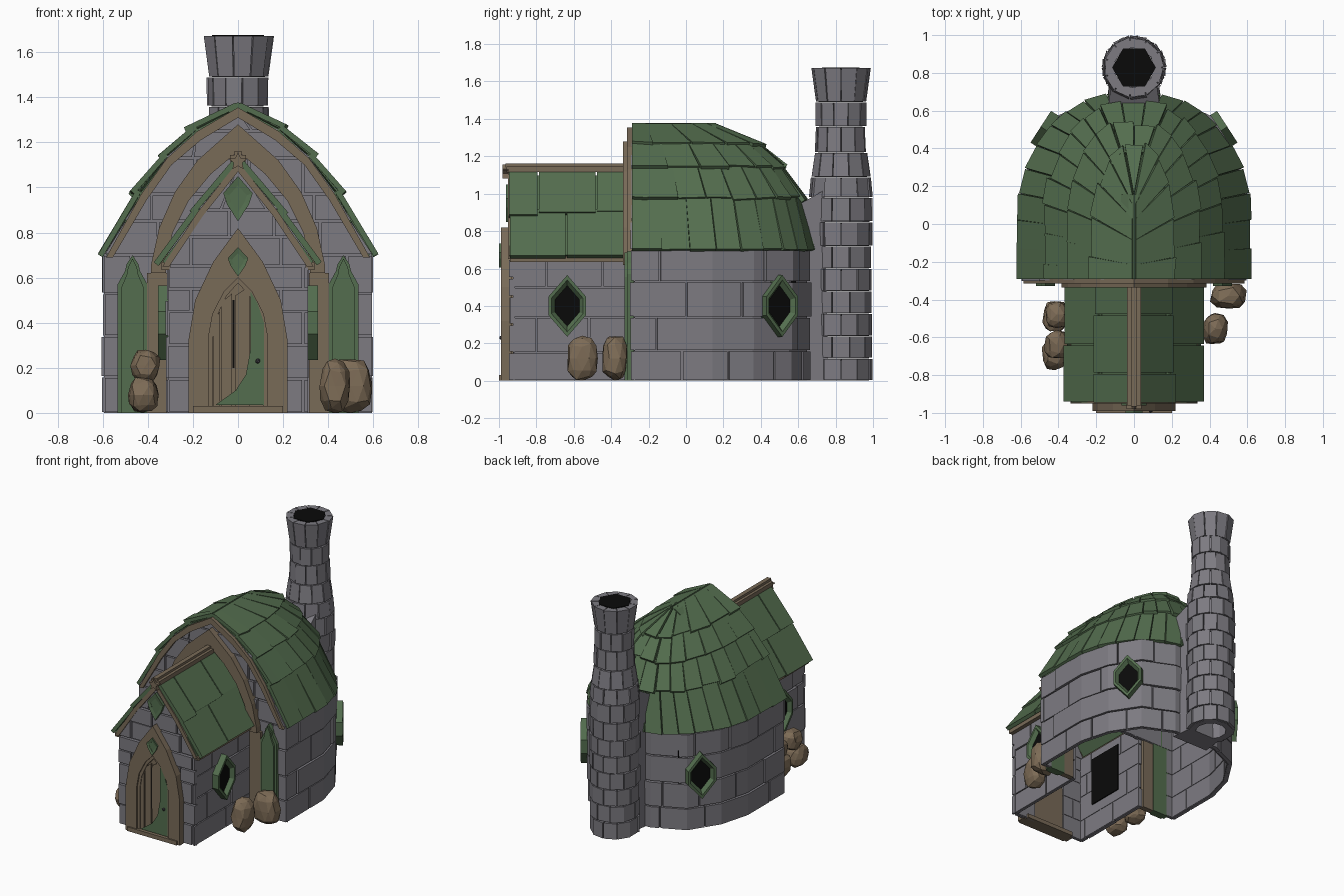
import bpy, bmesh, math, random
from mathutils import Vector, Matrix

if "Cube" in bpy.data.objects:
    bpy.data.objects.remove(bpy.data.objects["Cube"])
random.seed(4)
R = random.uniform

def material(name, rgb):
    m = bpy.data.materials.new(name)
    m.diffuse_color = (*rgb, 1)
    m.use_nodes = True
    m.node_tree.nodes["Principled BSDF"].inputs["Base Color"].default_value = m.diffuse_color
    return m

STONE = material("grey stone", (0.205, 0.198, 0.222))
GREEN = material("mossy green", (0.088, 0.155, 0.077))
WOOD = material("brown wood", (0.19, 0.145, 0.097))
ROCK = material("tan rock", (0.205, 0.148, 0.093))
IRON = material("dark iron", (0.06, 0.06, 0.07))
BLACK = material("black", (0.003, 0.003, 0.003))

def finish(name, bm, mat, matrix=None):
    if matrix:
        bm.transform(matrix)
    bmesh.ops.recalc_face_normals(bm, faces=bm.faces)
    me = bpy.data.meshes.new(name)
    bm.to_mesh(me)
    bm.free()
    me.materials.append(mat)
    ob = bpy.data.objects.new(name, me)
    bpy.context.collection.objects.link(ob)
    return ob

def hexa(bm, pts):
    v = [bm.verts.new(p) for p in pts]
    for f in ((3, 2, 1, 0), (4, 5, 6, 7), (0, 1, 5, 4), (1, 2, 6, 5), (2, 3, 7, 6), (3, 0, 4, 7)):
        bm.faces.new([v[i] for i in f])

def box(bm, x0, x1, y0, y1, z0, z1):
    hexa(bm, [(x, y, z) for z in (z0, z1) for x, y in ((x0, y0), (x1, y0), (x1, y1), (x0, y1))])

def prism(bm, pts, y0, y1):
    a, b = [[bm.verts.new((x, y, z)) for x, z in pts] for y in (y0, y1)]
    bm.faces.new(a)
    bm.faces.new(b[::-1])
    for i in range(len(a)):
        bm.faces.new((a[i - 1], a[i], b[i], b[i - 1]))

def band(bm, outer, inner, y0, y1, yi=None):
    """Mirrored strip between two (x, z) half outlines; yi sets the front depth of the inner edge."""
    yi = y0 if yi is None else yi
    for s in (1, -1):
        for i in range(len(outer) - 1):
            q = (outer[i], outer[i + 1], inner[i + 1], inner[i])
            hexa(bm, [(s * x, y, z) for ys in ((y0, y0, yi, yi), (y1,) * 4) for (x, z), y in zip(q, ys)])

def mirrored(half):
    return half + [(-x, z) for x, z in half[::-1] if x > 0.001]

def slab(bm, a, b, c, d, t):
    q = [Vector(p) for p in (a, b, c, d)]
    n = (q[2] - q[0]).cross(q[3] - q[1]).normalized()
    n *= t if n.z > 0 else -t
    hexa(bm, q + [p + n for p in q])

# ---- stone walls following a plan path ----
def lerp_path(path, s):
    i = min(int(s), len(path) - 2)
    return path[i].lerp(path[i + 1], s - i)

def offset_path(path, d):
    out = []
    for i, p in enumerate(path):
        e = [(path[j + 1] - path[j]).normalized() for j in (i - 1, i) if 0 <= j < len(path) - 1]
        ns = [Vector((t.y, -t.x)) for t in e]
        m = sum(ns, Vector((0, 0))).normalized()
        out.append(p + m * d / m.dot(ns[0]))
    return out

def wall(name, pts, rows, size):
    path = [Vector(p) for p in pts]
    bm, core = bmesh.new(), bmesh.new()
    def block(m, s0, s1, z0, z1, din, dout):
        i, o = offset_path(path, din), offset_path(path, dout)
        q = [lerp_path(o, s0), lerp_path(o, s1), lerp_path(i, s1), lerp_path(i, s0)]
        hexa(m, [(p.x, p.y, z) for z in (z0, z1) for p in q])
    for k, (z0, z1) in enumerate(zip(rows, rows[1:])):
        n, cuts, run = len(path) - 1, {}, -size * (0.5 if k % 2 else 0)
        for i in range(n):
            L = (path[i + 1] - path[i]).length
            cuts.setdefault(float(i), 0)
            while run < L - 0.05:
                if run > 0.05:
                    cuts[i + run / L] = 0.005 / L
                run += size * R(0.9, 1.15)
            run -= L
        cuts[n - 1e-6] = 0
        ks, out = sorted(cuts), R(0, 0.01)
        for a, b in zip(ks, ks[1:]):
            if cuts[a]:
                out = R(0.002, 0.016)
            block(bm, a + cuts[a], b - cuts[b], z0 + 0.004, z1 - 0.004, -0.022, out)
    for i in range(len(path) - 1):
        block(core, i, i + 1 - 1e-6, rows[0], rows[-1], -0.018, -0.012)
    finish(name + "_stones", bm, STONE)
    finish(name + "_core", core, STONE)

def gable(name, prof, rows, y, size, hole=0, hole_top=0):
    """Flat stone front, clipped to the half-width profile (w, z)."""
    def w(z):
        for (wa, za), (wb, zb) in zip(prof, prof[1:]):
            if z <= zb:
                return wa + (wb - wa) * (z - za) / (zb - za)
        return 0
    bm, core = bmesh.new(), bmesh.new()
    for k, (z0, z1) in enumerate(zip(rows, rows[1:])):
        x, g = -w(z0) - (size / 2 if k % 2 else 0), 0.005
        while x < w(z0):
            xa, xb, x = x + g, x + size - g, x + size
            for lo, hi in (((xa, min(xb, -hole)), (max(xa, hole), xb)) if z1 <= hole_top else ((xa, xb),)):
                if hi - lo < 0.02:
                    continue
                c = [max(-w(z), min(w(z), v)) for v, z in ((lo, z0), (hi, z0), (hi, z1), (lo, z1))]
                if c[1] - c[0] > 0.01:
                    zz = (z0 + g, z0 + g, z1 - g, z1 - g)
                    yo = y - R(0, 0.012)
                    hexa(bm, [(a, yy, z) for yy in (yo, y + 0.022) for a, z in zip(c, zz)])
    half = [(hole, hole_top), (hole, 0)] + prof
    prism(core, half + [(-a, z) for a, z in half[::-1] if a > 0.001], y + 0.012, y + 0.018)
    finish(name + "_stones", bm, STONE)
    finish(name + "_core", core, STONE)

half = [(0.59, -0.28), (0.59, 0.14), (0.53, 0.36), (0.40, 0.56), (0.18, 0.66)]
wall("house_wall", half + [(-x, y) for x, y in half[::-1]], [0, 0.16, 0.34, 0.53, 0.70], 0.27)
gable("house_front", [(0.595, 0), (0.595, 0.7), (0.43, 0.97), (0.32, 1.13), (0.18, 1.25), (0, 1.34)],
      [0, 0.16, 0.34, 0.53, 0.7, 0.85, 0.97, 1.13, 1.25, 1.34], -0.29, 0.24, 0.52, 0.53)
for s in (1, -1):
    p = [(0.305 * s, -0.925), (0.305 * s, -0.29)]
    wall("porch_side", p if s > 0 else p[::-1], [0, 0.15, 0.34, 0.5, 0.65], 0.3)
gable("porch_front", [(0.31, 0), (0.31, 0.65), (0.175, 0.9), (0, 1.1)],
      [0, 0.15, 0.3, 0.45, 0.55, 0.65, 0.78, 0.9, 1.1], -0.935, 0.2, 0.13, 0.45)

# ---- domed shingle roof ----
eave = [(0.59, -0.29), (0.59, -0.06), (0.59, 0.14), (0.545, 0.32), (0.44, 0.48), (0.33, 0.58), (0.2, 0.655), (0, 0.665)]
eave = [Vector(p) for p in eave + [(-x, y) for x, y in eave[-2::-1]]]
levels = [(0.70, 0.585, 0.665), (0.98, 0.43, 0.60), (1.14, 0.31, 0.50), (1.26, 0.18, 0.37), (1.355, 0.0, 0.15)]
def roof_pt(k, s):
    z, w, back = levels[k]
    p = lerp_path(eave, s)
    return Vector((p.x * w / 0.59, -0.29 + (p.y + 0.29) * (back + 0.29) / 0.955, z))
bm, base = bmesh.new(), bmesh.new()
N = len(eave) - 1
for k in range(4):
    step = (0.7, 0.78, 1.0, 1.4)[k]
    cuts = [0.0] + [i * step + (step / 2 if k % 2 else 0) for i in range(0 if k % 2 else 1, 30)]
    cuts = [c for c in cuts if c < N - 0.2] + [N - 1e-6]
    for a, b in zip(cuts, cuts[1:]):
        lo = [roof_pt(k, s) for s in (a, b)]
        hi = [roof_pt(k + 1, s) for s in (a, b)]
        drop = R(0.0, 0.12)
        c = (lo[0] + lo[1]) / 2
        out = Vector((c.x, max(c.y, 0) * 0.9, 0)).normalized() * R(0.006, 0.024) * (0.6 if k == 0 else 1)
        lo = [l + (l - h) * (drop + R(0, 0.07)) * (0.2 if k == 0 else 1) + out for l, h in zip(lo, hi)]
        slab(bm, lo[0], lo[1], hi[1], hi[0], 0.024)
    for i in range(N):
        slab(base, roof_pt(k, i), roof_pt(k, i + 1 - 1e-6), roof_pt(k + 1, i + 1 - 1e-6), roof_pt(k + 1, i), -0.015)
prism(bm, [(0.07, 1.335), (0, 1.378), (-0.07, 1.335)], -0.29, 0.16)
finish("house_roof_shingles", bm, GREEN)
finish("house_roof_base", base, GREEN)

# ---- porch roof, ridge and eave beams ----
bm, wood = bmesh.new(), bmesh.new()
for s in (1, -1):
    for lo, hi, ys in (((0.345, 0.66), (0.17, 0.90), (-0.945, -0.64, -0.28)),
                       ((0.19, 0.885), (0.0, 1.11), (-0.95, -0.79, -0.48, -0.28))):
        for a, b in zip(ys, ys[1:]):
            e = R(-0.008, 0.014)
            slab(bm, (s * (lo[0] + e), a + 0.004, lo[1] - e), (s * (lo[0] + e), b - 0.004, lo[1] - e),
                 (s * hi[0], b - 0.004, hi[1]), (s * hi[0], a + 0.004, hi[1]), 0.026)
    slab(bm, (s * 0.325, -0.945, 0.665), (s * 0.325, -0.28, 0.665), (0, -0.28, 1.09), (0, -0.945, 1.09), 0.012)
    x = sorted((s * 0.30, s * 0.34))
    box(wood, x[0], x[1], -0.94, -0.31, 0.635, 0.668)
finish("porch_roof_shingles", bm, GREEN)
box(wood, -0.036, 0.036, -0.96, -0.33, 1.115, 1.145)
box(wood, -0.016, 0.016, -0.965, -0.33, 1.14, 1.162)
finish("porch_beams", wood, WOOD)

# ---- wooden trims on the gables ----
bm = bmesh.new()
band(bm, [(0.335, 0.65), (0.18, 0.89), (0, 1.115)], [(0.305, 0.65), (0.155, 0.875), (0, 1.07)], -0.951, -0.92)
band(bm, [(0.585, 0.69), (0.43, 0.97), (0.315, 1.13), (0.18, 1.25), (0, 1.355)],
     [(0.555, 0.69), (0.405, 0.945), (0.295, 1.10), (0.165, 1.21), (0, 1.31)], -0.315, -0.275)
band(bm, [(0.385, 0.62), (0.385, 0.66), (0.35, 0.82), (0.28, 0.98), (0.18, 1.12), (0, 1.28)],
     [(0.32, 0.62), (0.32, 0.66), (0.29, 0.80), (0.22, 0.94), (0.12, 1.06), (0, 1.16)], -0.337, -0.28)
band(bm, [(0.403, 0), (0.403, 0.62)], [(0.315, 0), (0.315, 0.62)], -0.315, -0.275)
finish("gable_trim", bm, WOOD)
bm = bmesh.new()
prism(bm, [(r * math.sin(i * math.pi / 5), 1.115 + r * math.cos(i * math.pi / 5))
           for i in range(10) for r in ((0.042, 0.02)[i % 2],)], -0.98, -0.95)
finish("star_ornament", bm, WOOD)

# ---- green pointed pilasters ----
bm = bmesh.new()
for s in (1, -1):
    for w, h, y in ((0.066, 0, -0.315), (0.05, -0.015, -0.328)):
        prof = mirrored([(w, 0), (w, 0.57 + h), (w * 0.5, 0.63 + h), (w * 0.4, 0.66 + h), (0, 0.70 + h)])
        prism(bm, [(s * 0.468 + x, z) for x, z in prof], y, -0.27)
finish("pilasters", bm, GREEN)

# ---- door ----
bm = bmesh.new()
outer = [(0.22, 0), (0.22, 0.32), (0.19, 0.5), (0.11, 0.67), (0, 0.82)]
inner = [(0.13, 0), (0.13, 0.34), (0.112, 0.44), (0.06, 0.54), (0, 0.60)]
band(bm, outer, inner, -0.99, -0.93)
inner2 = [(x * 0.86, z * 0.96) for x, z in inner]
band(bm, inner, inner2, -0.98, -0.93)
box(bm, -0.2, 0.2, -1.0, -0.9, 0, 0.03)
for x0, x1, h in ((-0.108, -0.08, 0.43), (-0.074, -0.026, 0.51), (-0.014, 0.05, 0.54)):
    prism(bm, [(x0, 0.03), (x1, 0.03), (x1, h + 0.02), (x0, h - 0.02)], -0.975, -0.95)
prism(bm, mirrored(inner), -0.962, -0.925)
finish("door_frame_and_planks", bm, WOOD)
bm = bmesh.new()
prism(bm, [(-0.1, 0.035), (0.115, 0.035), (0.115, 0.4), (0.085, 0.49), (0.055, 0.54), (0.055, 0.28),
           (0.035, 0.17), (-0.01, 0.10)], -0.984, -0.96)
finish("door_leaf", bm, GREEN)
bm = bmesh.new()
box(bm, -0.024, -0.016, -0.968, -0.96, 0.2, 0.5)
finish("door_gap", bm, BLACK)
bm = bmesh.new()
bmesh.ops.create_icosphere(bm, subdivisions=1, radius=0.012, matrix=Matrix.Translation((0.088, -0.988, 0.23)))
finish("door_knob", bm, IRON)

# ---- green diamonds ----
bm = bmesh.new()
for z, w, h, y in ((0.67, 0.045, 0.065, -0.988), (0.95, 0.065, 0.10, -0.95)):
    o = [(0, z + h), (w, z + h * 0.25), (w * 0.75, z - h * 0.25), (0, z - h)]
    i = [(x * 0.6, z + (v - z) * 0.6) for x, v in o]
    band(bm, o, i, y - 0.012, y + 0.02, y - 0.007)
    prism(bm, mirrored(i), y - 0.005, y + 0.02)
finish("diamond_ornaments", bm, GREEN)

# ---- pointed windows: frame, pane and dark backing inside the wall ----
ring = [(0, 0.165), (0.1, 0.05), (0.1, -0.05), (0, -0.165)]
rim, hole = [[(x * f, z * f) for x, z in ring] for f in (0.84, 0.66)]
for s in (1, -1):
    for x, y, nx, ny in ((0.31, -0.635, 1, 0), (0.455, 0.49, 0.84, 0.545)):
        m = Matrix.Translation((s * x, y, 0.4)) @ Matrix.Rotation(math.atan2(s * nx, -ny), 4, 'Z')
        bm = bmesh.new()
        band(bm, ring, rim, -0.046, 0.02)
        band(bm, rim, hole, -0.046, 0.02, -0.018)
        finish("window_frame", bm, GREEN, m)
        bm = bmesh.new()
        prism(bm, mirrored(hole), -0.019, -0.012)
        box(bm, -0.14, 0.14, 0.034, 0.042, -0.18, 0.18)
        finish("window_pane", bm, BLACK, m)

# ---- chimney of staggered stone rings ----
prof = [(0, .162), (.12, .162), (.24, .162), (.36, .162), (.48, .162), (.6, .162), (.72, .162), (.85, .164),
        (.98, .162), (1.09, .152), (1.22, .134), (1.36, .128), (1.49, .130), (1.675, .155)]
bm, core = bmesh.new(), bmesh.new()
def ring_block(m, a0, a1, z0, z1, i0, o0, i1, o1):
    hexa(m, [(r * math.cos(a), 0.828 + r * math.sin(a), z) for z, i, o in ((z0, i0, o0), (z1, i1, o1))
             for a, r in ((a0, o), (a1, o), (a1, i), (a0, i))])
n, st = 11, 2 * math.pi / 11
for k, ((z0, r0), (z1, r1)) in enumerate(zip(prof, prof[1:])):
    for j in range(n):
        a = (j + 0.5 * (k % 2)) * st
        e = R(0, 0.01)
        ring_block(bm, a + 0.016, a + st - 0.016, z0 + 0.003, z1 - 0.003, 0.108, r0 + e, 0.108, r1 + e)
        ring_block(core, a, a + st, z0, z1 - 0.01, 0.106, r0 - 0.01, 0.106, r1 - 0.01)
hexa(bm, [(-.15, .6, 0), (.15, .6, 0), (.13, .76, 0), (-.13, .76, 0),
          (-.14, .6, .94), (.14, .6, .94), (.12, .74, 1.02), (-.12, .74, 1.02)])
finish("chimney_stones", bm, STONE)
finish("chimney_core", core, STONE)
bm = bmesh.new()
bmesh.ops.create_cone(bm, cap_ends=True, segments=6, radius1=0.116, radius2=0.116, depth=0.009,
                      matrix=Matrix.Translation((0, 0.828, 1.671)) @ Matrix.Rotation(math.pi / 2, 4, 'Z'))
finish("chimney_hole", bm, BLACK)

# ---- faceted rocks beside the porch ----
for x, y, z, a, b, c in ((0.43, -0.555, 0.12, 0.07, 0.09, 0.13), (0.50, -0.38, 0.12, 0.1, 0.075, 0.13),
                         (-0.42, -0.69, 0.08, 0.07, 0.09, 0.085), (-0.42, -0.49, 0.08, 0.07, 0.09, 0.085),
                         (-0.41, -0.64, 0.21, 0.07, 0.08, 0.075), (-0.41, -0.48, 0.2, 0.065, 0.075, 0.07)):
    bm = bmesh.new()
    bmesh.ops.create_icosphere(bm, subdivisions=2, radius=1)
    for v in bm.verts:
        p = [math.copysign(abs(t) ** 0.75, t) * R(0.82, 1.02) for t in v.co]
        v.co = (x + p[0] * a, y + p[1] * b, max(0, z + p[2] * c))
    finish("rock", bm, ROCK)
